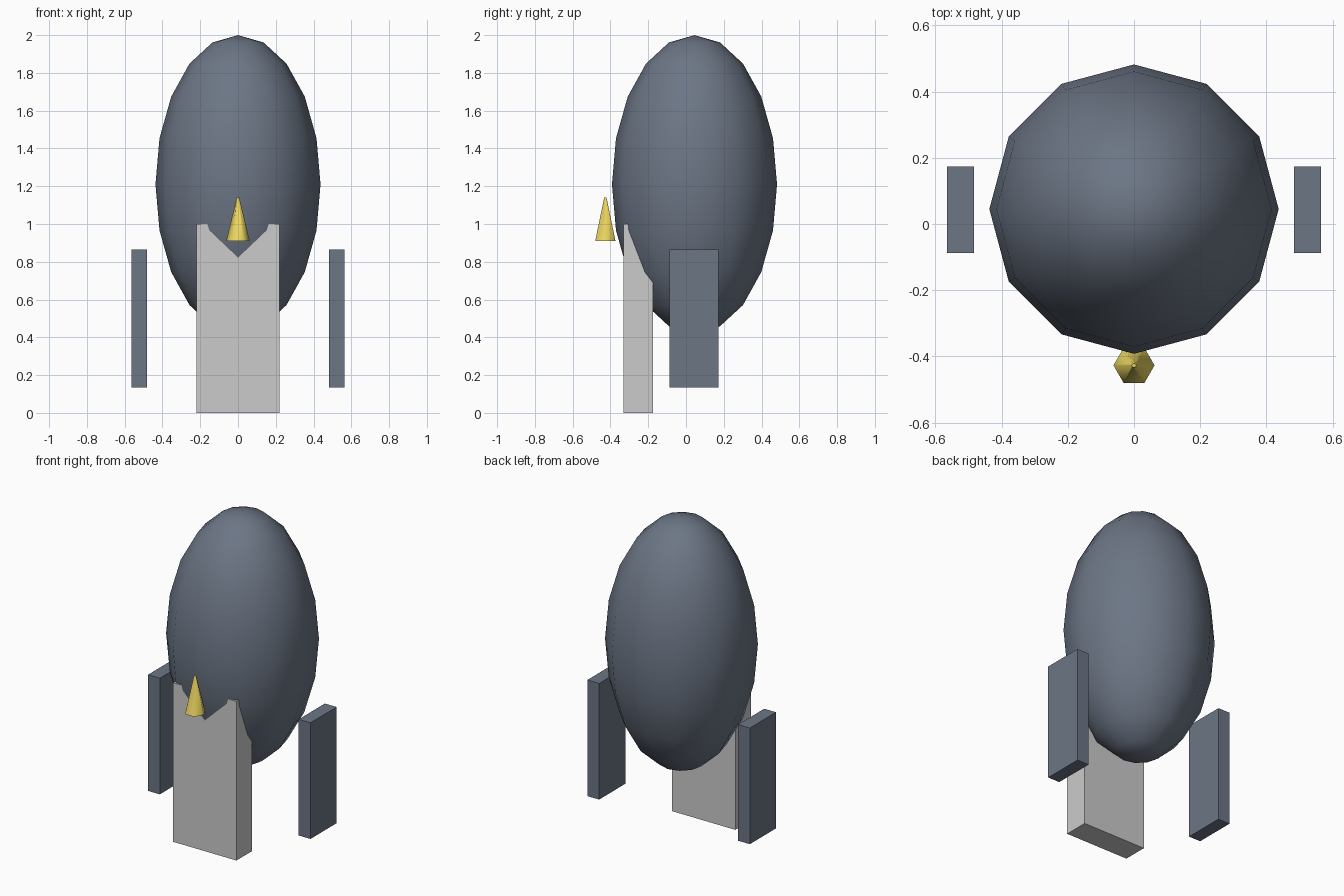
import bpy
from math import radians

if "Cube" in bpy.data.objects:
    bpy.data.objects.remove(bpy.data.objects["Cube"])


def material(name, rgb):
    m = bpy.data.materials.new(name)
    m.diffuse_color = (*rgb, 1)
    m.use_nodes = True
    m.node_tree.nodes["Principled BSDF"].inputs["Base Color"].default_value = m.diffuse_color
    return m


slate = material("slate", (0.15, 0.18, 0.235))
yellow = material("yellow", (0.85, 0.68, 0.12))


def finish(name, mat=None, scale=(1, 1, 1)):
    ob = bpy.context.object
    ob.name = name
    ob.scale = scale
    bpy.ops.object.transform_apply(location=False, rotation=False, scale=True)
    if mat:
        ob.data.materials.append(mat)
    return ob


def box(name, lo, hi, mat=None):
    centre = [(a + b) / 2 for a, b in zip(lo, hi)]
    bpy.ops.mesh.primitive_cube_add(size=1, location=centre)
    return finish(name, mat, [b - a for a, b in zip(lo, hi)])


# egg-shaped body: 12-sided low-poly ellipsoid, smooth shaded
bpy.ops.mesh.primitive_uv_sphere_add(segments=12, ring_count=10, radius=1,
                                     location=(0, 0.045, 1.21))
finish("body", slate, (0.437, 0.437, 0.79))
bpy.ops.object.shade_smooth()

# belly block, its upper part sunk into the body
box("belly", (-0.22, -0.33, 0), (0.22, -0.175, 1.0))

# side flippers
for side, label in ((-1, "left"), (1, "right")):
    xs = sorted((side * 0.483, side * 0.565))
    box(label + "_flipper", (xs[0], -0.087, 0.135), (xs[1], 0.173, 0.865), slate)

# upright six-sided beak with a tiny blunt tip
bpy.ops.mesh.primitive_cone_add(vertices=6, radius1=0.062, radius2=0.007,
                                depth=0.23, location=(0, -0.427, 1.025),
                                rotation=(0, 0, radians(30)))
finish("beak", yellow)
bpy.ops.object.shade_smooth_by_angle(angle=radians(65))
